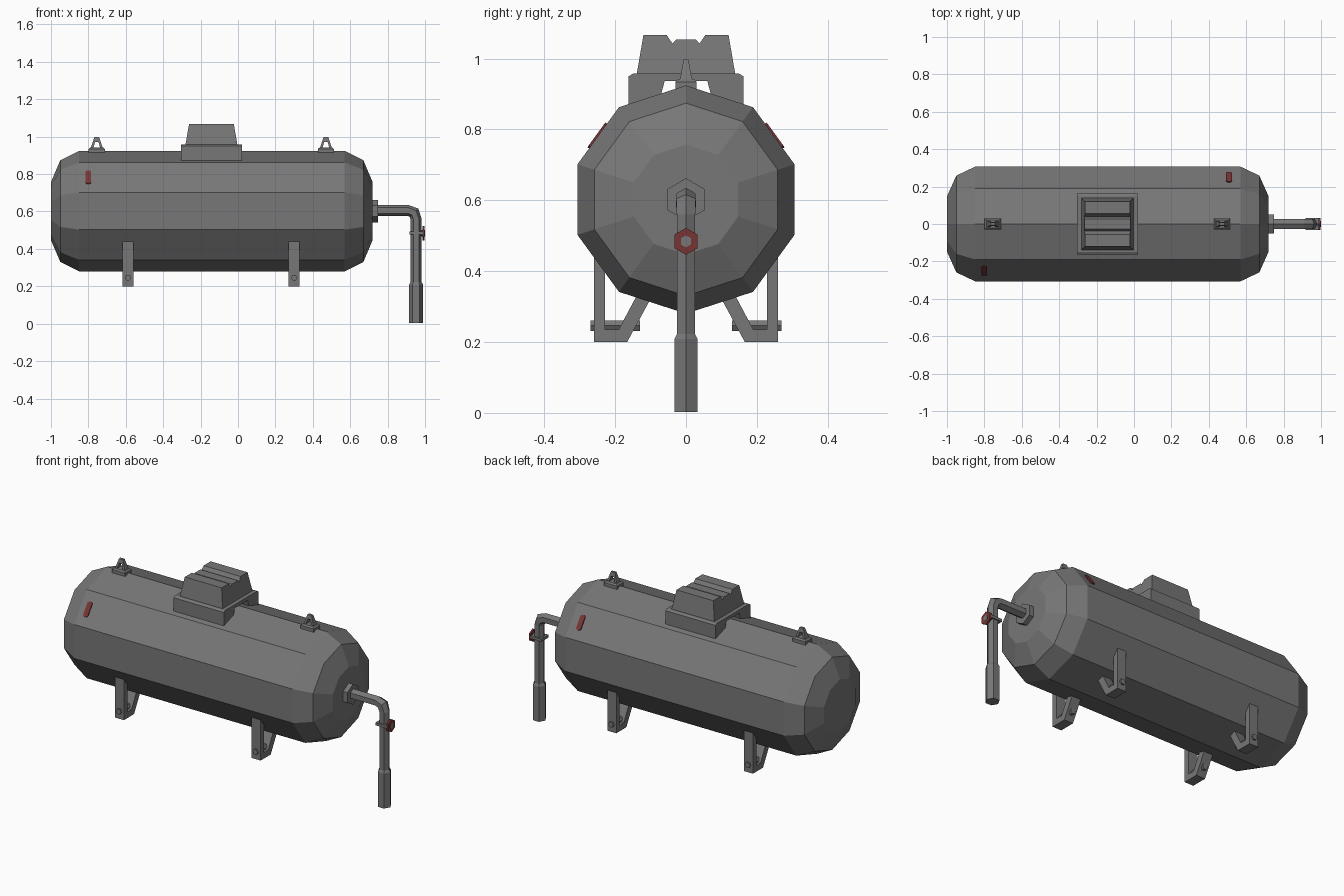
import bpy, bmesh, math
from mathutils import Vector

if "Cube" in bpy.data.objects:
    bpy.data.objects.remove(bpy.data.objects["Cube"])


def mat(name, rgb):
    m = bpy.data.materials.new(name)
    m.diffuse_color = (*rgb, 1)
    m.use_nodes = True
    m.node_tree.nodes["Principled BSDF"].inputs["Base Color"].default_value = m.diffuse_color
    return m


GREY = mat("steel grey", (0.185, 0.185, 0.185))
RED = mat("dark red", (0.19, 0.035, 0.035))


def finish(bm, name, material):
    bmesh.ops.recalc_face_normals(bm, faces=bm.faces[:])
    me = bpy.data.meshes.new(name)
    bm.to_mesh(me)
    bm.free()
    me.materials.append(material)
    ob = bpy.data.objects.new(name, me)
    bpy.context.collection.objects.link(ob)
    return ob


def loft(name, rings, material=GREY):
    """Skin a list of equal-length closed rings and cap both ends."""
    bm = bmesh.new()
    vr = [[bm.verts.new(p) for p in ring] for ring in rings]
    n = len(vr[0])
    for a, b in zip(vr, vr[1:]):
        for i in range(n):
            bm.faces.new((a[i], a[(i + 1) % n], b[(i + 1) % n], b[i]))
    bm.faces.new(vr[0])
    bm.faces.new(vr[-1])
    return finish(bm, name, material)


def tube(name, path, sides, material=GREY):
    """Path of (x, z, direction in degrees, radius) in the y = 0 plane."""
    rings = []
    for x, z, deg, r in path:
        t = math.radians(deg)
        n = Vector((-math.sin(t), 0, math.cos(t)))
        y = Vector((0, 1, 0))
        c = Vector((x, 0, z))
        rings.append([c + r * (math.cos(a) * n + math.sin(a) * y)
                      for a in (2 * math.pi * i / sides for i in range(sides))])
    return loft(name, rings, material)


def prism_x(name, prof, x0, x1, material=GREY):
    return loft(name, [[(x, y, z) for y, z in prof] for x in (x0, x1)], material)


def frustum(name, cx, cy, levels):
    """Stacked rectangles given as (z, half x, half y)."""
    return loft(name, [[(cx + sx * hx, cy + sy * hy, z)
                        for sx, sy in ((-1, -1), (1, -1), (1, 1), (-1, 1))]
                       for z, hx, hy in levels])


# Tank body
TZ = 0.602
tube("tank", [(-1, TZ, 0, 0.155), (-0.95, TZ, 0, 0.272), (-0.85, TZ, 0, 0.322),
              (0.57, TZ, 0, 0.322), (0.67, TZ, 0, 0.272), (0.72, TZ, 0, 0.155)], 10)

# Outlet flange, bent pipe and nozzle
tube("outlet_flange", [(0.70, 0.602, 0, 0.06), (0.748, 0.602, 0, 0.06)], 6)
tube("outlet_pipe", [(0.73, 0.605, 0, 0.03), (0.91, 0.605, 0, 0.03),
                     (0.941, 0.593, -45, 0.032), (0.952, 0.56, -90, 0.03),
                     (0.952, 0.21, -90, 0.03)], 6)
tube("nozzle", [(0.952, 0.222, -90, 0.03), (0.952, 0.208, -90, 0.038),
                (0.952, 0.003, -90, 0.038)], 6)
frustum("valve_collar", 0.952, 0, [(0.478, 0.036, 0.033), (0.494, 0.036, 0.033)])
tube("valve_stem", [(0.96, 0.484, 0, 0.017), (1.0, 0.484, 0, 0.017)], 6)
tube("valve_wheel", [(0.987, 0.484, 0, 0.038), (0.998, 0.484, 0, 0.038)], 6, RED)

# Hatch base, open underneath along the tank ridge
HX = -0.142
half = [(0.162, 0.83), (0.162, 0.95), (0.15, 0.957)]
prism_x("hatch_base",
        [(-0.07, 0.83), (-0.07, 0.9), (-0.06, 0.937), (0.06, 0.937), (0.07, 0.9), (0.07, 0.83)]
        + half + [(-y, z) for y, z in reversed(half)], HX - 0.163, HX + 0.163)

# Hatch cover with a grooved top, tapered along x by height
half = [(0.14, 0.95), (0.12, 1.067), (0.055, 1.067), (0.038, 1.042), (0.028, 1.054)]
cover = prism_x("hatch_cover", half + [(-y, z) for y, z in reversed(half)], -0.14, 0.14)
for v in cover.data.vertices:
    v.co.x = HX + v.co.x * (1 - (v.co.z - 0.95) / 0.117 * 0.145)

# Lifting lugs
for i, x in enumerate((-0.755, 0.47)):
    frustum(f"lug_base_{i}", x, 0, [(0.89, 0.043, 0.03), (0.934, 0.043, 0.03), (0.942, 0.034, 0.022)])
    prof = [(-0.032, 0.94, 0.017), (-0.013, 0.997, 0.007), (0.013, 0.997, 0.007), (0.032, 0.94, 0.017),
            (0.018, 0.94, 0.017), (0.009, 0.972, 0.011), (-0.009, 0.972, 0.011), (-0.018, 0.94, 0.017)]
    loft(f"lug_eye_{i}", [[(x + px, s * hy, z) for px, z, hy in prof] for s in (-1, 1)])

# Legs: folded straps with a cross bolt
LEG = [(0.26, 0.445), (0.26, 0.2), (0.166, 0.2), (0.09, 0.34),
       (0.128, 0.352), (0.19, 0.235), (0.228, 0.235), (0.228, 0.445)]
for s, side in ((-1, "front"), (1, "back")):
    for i, x in enumerate((-0.588, 0.3)):
        prism_x(f"{side}_leg_{i}", [(s * y, z) for y, z in LEG], x - 0.029, x + 0.029)
        loft(f"{side}_bolt_{i}",
             [[(x + r * math.cos(k * math.pi / 3), s * y, 0.246 + r * math.sin(k * math.pi / 3))
               for k in range(6)]
              for y, r in ((0.13, 0.017), (0.27, 0.017))])

# Red markers lying on the upper side faces
for s, x, nm in ((-1, -0.8, "front_marker"), (1, 0.508, "back_marker")):
    u = Vector((0, -s * 0.588, 0.809))
    n = Vector((0, s * 0.809, 0.588))
    c = Vector((x, s * 0.248, 0.781))
    shape = [(-0.015, -0.036), (-0.007, -0.043), (0.007, -0.043), (0.015, -0.036),
             (0.015, 0.036), (0.007, 0.043), (-0.007, 0.043), (-0.015, 0.036)]
    loft(nm, [[c + Vector((a, 0, 0)) + b * u + d * n for a, b in shape]
              for d in (-0.003, 0.006)], RED)
